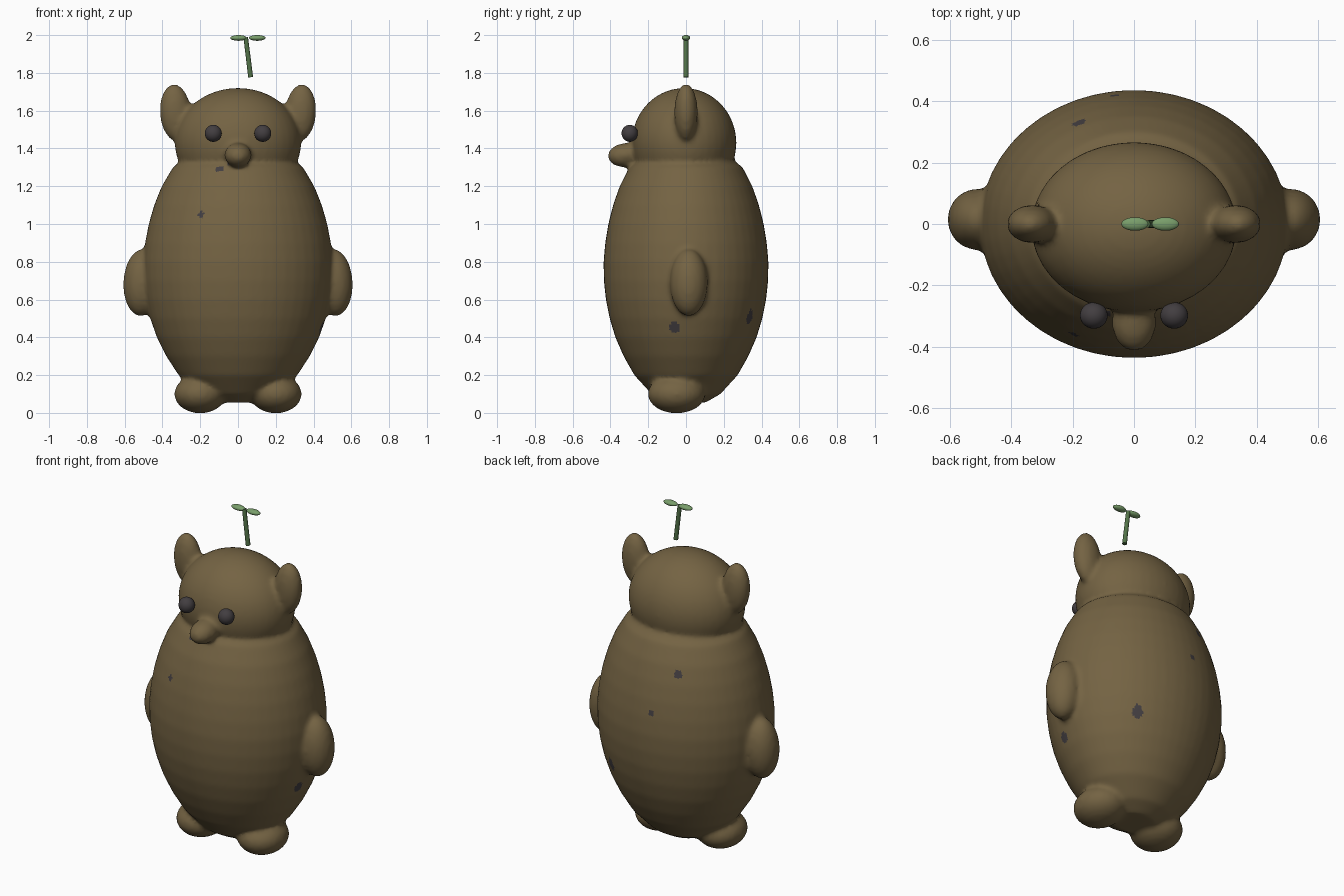
import bpy, bmesh, math
from mathutils import Vector, Matrix

if "Cube" in bpy.data.objects:
    bpy.data.objects.remove(bpy.data.objects["Cube"])


def material(name, rgb):
    m = bpy.data.materials.new(name)
    m.diffuse_color = (*rgb, 1)
    m.use_nodes = True
    m.node_tree.nodes["Principled BSDF"].inputs["Base Color"].default_value = m.diffuse_color
    return m


FUR = material("brown fur", (0.175, 0.125, 0.056))
DARK = material("charcoal", (0.055, 0.048, 0.052))
LEAF = material("leaf green", (0.19, 0.34, 0.145))
STEM = material("stem green", (0.085, 0.17, 0.065))


def new_object(name, bm, mats):
    mesh = bpy.data.meshes.new(name)
    bm.to_mesh(mesh)
    bm.free()
    for m in mats:
        mesh.materials.append(m)
    mesh.shade_smooth()
    ob = bpy.data.objects.new(name, mesh)
    bpy.context.collection.objects.link(ob)
    return ob


def ellipsoid(bm, centre, radii, tilt=0.0, pitch=0.0):
    mat = (Matrix.Translation(centre) @ Matrix.Rotation(tilt, 4, 'Y')
           @ Matrix.Rotation(pitch, 4, 'X') @ Matrix.Diagonal((*radii, 1)))
    bmesh.ops.create_uvsphere(bm, u_segments=40, v_segments=24, radius=1, matrix=mat)


# Egg-shaped torso, turned from a profile of (radius, height)
PROFILE = [(0.12, 0.055), (0.21, 0.10), (0.315, 0.20), (0.38, 0.30), (0.43, 0.40),
           (0.465, 0.50), (0.488, 0.60), (0.50, 0.70), (0.502, 0.80), (0.492, 0.90),
           (0.473, 1.00), (0.444, 1.10), (0.404, 1.20), (0.345, 1.30), (0.24, 1.37)]
SEG = 48
bm = bmesh.new()
rings = [[bm.verts.new((r * math.cos(a), 0.87 * r * math.sin(a), z))
          for a in (2 * math.pi * i / SEG for i in range(SEG))] for r, z in PROFILE]
for lo, hi in zip(rings, rings[1:]):
    for i in range(SEG):
        j = (i + 1) % SEG
        bm.faces.new((lo[i], lo[j], hi[j], hi[i]))
bm.faces.new(rings[0][::-1])
bm.faces.new(rings[-1])

# Head and snout
ellipsoid(bm, (0, -0.01, 1.43), (0.335, 0.277, 0.29))
ellipsoid(bm, (0, -0.32, 1.365), (0.072, 0.095, 0.064), pitch=0.1)

# Ears, arms and feet on both sides
for s in (-1, 1):
    ellipsoid(bm, (s * 0.332, 0, 1.59), (0.082, 0.062, 0.152), tilt=s * 0.06)
    ellipsoid(bm, (s * 0.51, 0.015, 0.69), (0.097, 0.10, 0.178), tilt=-s * 0.05)
    ellipsoid(bm, (s * 0.20, -0.05, 0.10), (0.137, 0.152, 0.102))

# Fuse everything into one soft skin
body = new_object("body", bm, [FUR, DARK])
remesh = body.modifiers.new("fuse", 'REMESH')
remesh.mode = 'VOXEL'
remesh.voxel_size = 0.014
soften = body.modifiers.new("soften", 'SMOOTH')
soften.factor = 0.5
soften.iterations = 6
deps = bpy.context.evaluated_depsgraph_get()
skin = bpy.data.meshes.new_from_object(body.evaluated_get(deps))
body.modifiers.clear()
body.data = skin
skin.name = "body"
skin.materials.clear()
for m in (FUR, DARK):
    skin.materials.append(m)
skin.shade_smooth()

# Small dark blotches on the fur: centre and (half width, half height)
SPOTS = [((-0.10, -0.30, 1.30), 0.024, 0.018), ((-0.195, -0.36, 1.05), 0.016, 0.02),
         ((0.44, -0.06, 0.455), 0.026, 0.037), ((0.27, 0.36, 0.50), 0.03, 0.045),
         ((-0.18, 0.33, 1.16), 0.02, 0.024), ((-0.06, 0.42, 0.93), 0.015, 0.02)]
for p in skin.polygons:
    p.material_index = 0
    for c, w, h in SPOTS:
        d = p.center - Vector(c)
        # tolerance along the surface normal, tight across it
        d -= p.normal * d.dot(p.normal)
        near = (p.center - Vector(c)).length < 0.1
        if near and (d.x ** 2 + d.y ** 2) / w ** 2 + d.z ** 2 / h ** 2 < 1:
            p.material_index = 1

# Eyes
for s, side in ((-1, "left"), (1, "right")):
    bm = bmesh.new()
    ellipsoid(bm, (s * 0.131, -0.298, 1.48), (0.045, 0.043, 0.045))
    new_object(side + "_eye", bm, [DARK])

# Floating sprout: leaning stem and two leaves
a, b = Vector((0.067, 0, 1.777)), Vector((0.041, 0, 1.988))
bm = bmesh.new()
rot = (b - a).to_track_quat('Z', 'Y').to_matrix().to_4x4()
bmesh.ops.create_cone(bm, cap_ends=True, segments=16, radius1=0.013, radius2=0.012,
                      depth=(b - a).length, matrix=Matrix.Translation((a + b) / 2) @ rot)
stem = new_object("sprout_stem", bm, [STEM])
bpy.context.view_layer.objects.active = stem
stem.select_set(True)
bpy.ops.object.shade_smooth_by_angle(angle=math.radians(40))
for x, side in ((0.003, "left"), (0.102, "right")):
    bm = bmesh.new()
    ellipsoid(bm, (x, 0, 1.985), (0.044, 0.022, 0.015))
    new_object(side + "_leaf", bm, [LEAF])
